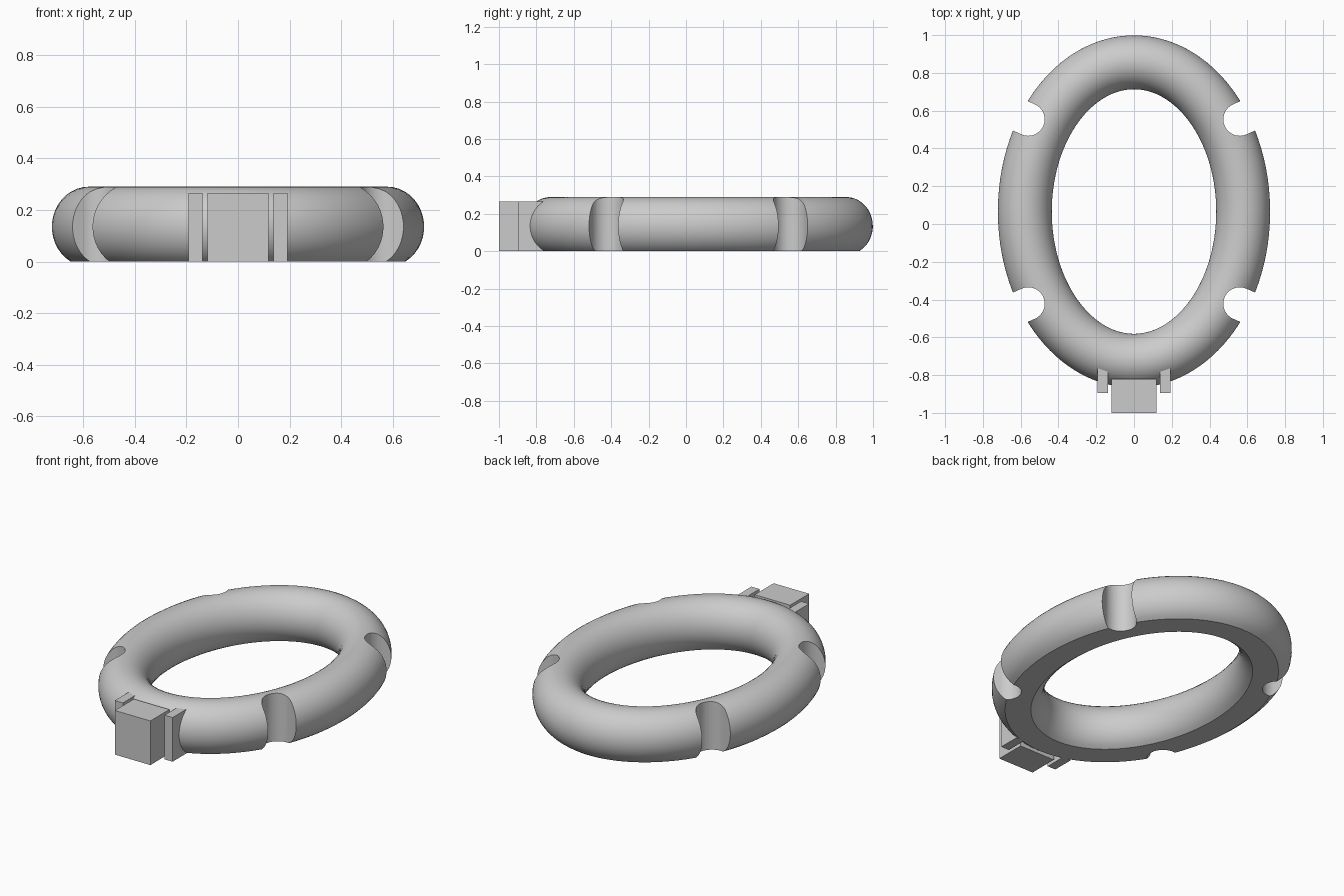
import bpy
import bmesh
from math import asin, atan2, cos, sin, hypot, pi, radians, tau

if "Cube" in bpy.data.objects:
    bpy.data.objects.remove(bpy.data.objects["Cube"], do_unlink=True)

grey = bpy.data.materials.new("light grey")
colour = (0.6, 0.6, 0.6, 1)
grey.diffuse_color = colour
grey.use_nodes = True
grey.node_tree.nodes["Principled BSDF"].inputs["Base Color"].default_value = colour

CENTRE_Y = 0.066


def make_object(name, bm):
    bmesh.ops.recalc_face_normals(bm, faces=bm.faces)
    mesh = bpy.data.meshes.new(name)
    bm.to_mesh(mesh)
    bm.free()
    mesh.materials.append(grey)
    obj = bpy.data.objects.new(name, mesh)
    bpy.context.collection.objects.link(obj)
    return obj


def box(name, x0, x1, y0, y1, z0, z1):
    bm = bmesh.new()
    bmesh.ops.create_cube(bm, size=1)
    for v in bm.verts:
        v.co = ((x0 + x1) / 2 + v.co.x * (x1 - x0),
                (y0 + y1) / 2 + v.co.y * (y1 - y0),
                (z0 + z1) / 2 + v.co.z * (z1 - z0))
    return make_object(name, bm)


# Oval ring: round section with a flat underside, swept round an ellipse
def oval_ring(rx, ry, width, height, mid_z, steps=128, arc_steps=32):
    bm = bmesh.new()
    low = -asin(mid_z / height)
    section = []
    for j in range(arc_steps + 1):
        a = low + (pi - 2 * low) * j / arc_steps
        section.append((width * cos(a), mid_z + height * sin(a)))
    rings = []
    for i in range(steps):
        t = tau * i / steps
        nx, ny = cos(t) / rx, sin(t) / ry
        n = hypot(nx, ny)
        rings.append([bm.verts.new((rx * cos(t) + nx / n * d,
                                    CENTRE_Y + ry * sin(t) + ny / n * d, z))
                      for d, z in section])
    count = len(section)
    for i in range(steps):
        a, b = rings[i], rings[(i + 1) % steps]
        for j in range(count):
            k = (j + 1) % count
            bm.faces.new((a[j], b[j], b[k], a[k]))
    return make_object("ring", bm)


ring = oval_ring(0.578, 0.79, 0.143, 0.155, 0.135)

# Four upright U-shaped slots in the outer wall
bm = bmesh.new()
angle, radius, reach = atan2(0.4, 0.9), 0.087, 0.4
for sx in (-1, 1):
    for sy in (-1, 1):
        outline = []
        for i in range(25):
            a = angle + pi / 2 + pi * i / 24
            outline.append((0.56 + radius * cos(a), 0.488 + radius * sin(a)))
        for x, y in (outline[-1], outline[0]):
            outline.append((x + reach * cos(angle), y + reach * sin(angle)))
        face = bm.faces.new([bm.verts.new((sx * x, CENTRE_Y + sy * y, -0.1))
                             for x, y in outline])
        out = bmesh.ops.extrude_face_region(bm, geom=[face])["geom"]
        for v in out:
            if isinstance(v, bmesh.types.BMVert):
                v.co.z = 0.4
cutter = make_object("slot_cutter", bm)
cutter.hide_render = True

cut = ring.modifiers.new("slots", 'BOOLEAN')
cut.operation = 'DIFFERENCE'
cut.solver = 'EXACT'
cut.object = cutter
bpy.ops.object.select_all(action='DESELECT')
ring.select_set(True)
bpy.context.view_layer.objects.active = ring
bpy.ops.object.modifier_apply(modifier=cut.name)
bpy.data.objects.remove(cutter, do_unlink=True)
bpy.ops.object.shade_smooth_by_angle(angle=radians(30))

# Front block with a thin fin on each side
box("front_block", -0.118, 0.118, -1, -0.82, 0, 0.265)
box("left_fin", 0.138, 0.192, -0.895, -0.765, 0, 0.265)
box("right_fin", -0.192, -0.138, -0.895, -0.765, 0, 0.265)
